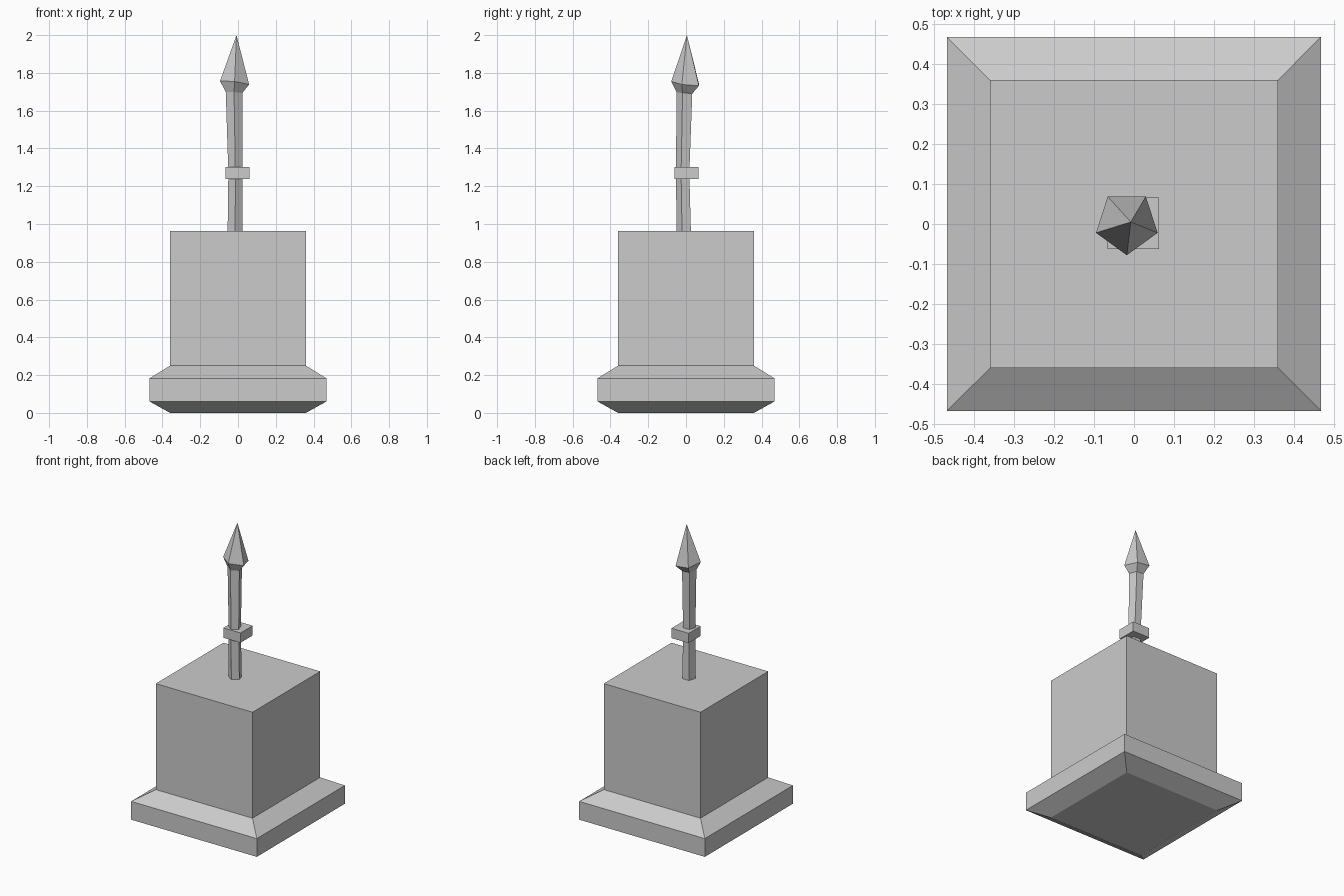
import bpy, bmesh, math

old = bpy.data.objects.get("Cube")
if old:
    bpy.data.objects.remove(old, do_unlink=True)

stone = bpy.data.materials.new("grey stone")
stone.use_nodes = True
grey = (0.6, 0.6, 0.6, 1)
stone.diffuse_color = grey
stone.node_tree.nodes["Principled BSDF"].inputs["Base Color"].default_value = grey


def loft(name, rings, sides, start):
    """Join polygon rings (x, y, z, radius, tilt); a zero radius makes a point."""
    bm = bmesh.new()
    loops = []
    for x, y, z, r, tilt in rings:
        if r == 0:
            loops.append([bm.verts.new((x, y, z))] * sides)
            continue
        loop = []
        for i in range(sides):
            a = start + math.tau * i / sides
            dx, dy = r * math.cos(a), r * math.sin(a)
            loop.append(bm.verts.new((x + dx, y + dy, z - tilt * (dx + dy))))
        loops.append(loop)
    for low, high in zip(loops, loops[1:]):
        for i in range(sides):
            j = (i + 1) % sides
            corners = [low[i], low[j], high[j], high[i]]
            bm.faces.new(list(dict.fromkeys(corners)))
    for end in (loops[0], loops[-1]):
        if len(set(end)) > 2:
            bm.faces.new(end)
    bmesh.ops.recalc_face_normals(bm, faces=bm.faces)
    mesh = bpy.data.meshes.new(name)
    bm.to_mesh(mesh)
    bm.free()
    mesh.materials.append(stone)
    obj = bpy.data.objects.new(name, mesh)
    bpy.context.collection.objects.link(obj)
    return obj


def square(name, profile, x=0, y=0):
    """Square block from (height, half width) pairs."""
    rings = [(x, y, z, half * math.sqrt(2), 0) for z, half in profile]
    return loft(name, rings, 4, math.pi / 4)


# Pedestal with a flared plinth
square("pedestal", [(0, 0.36), (0.06, 0.468), (0.183, 0.468), (0.25, 0.36), (0.963, 0.36)])

# Slightly crooked five-sided shaft with a pointed head
loft("spear", [
    (-0.015, -0.008, 0.96, 0.042, 0),
    (-0.014, -0.014, 1.27, 0.039, 0),
    (-0.021, -0.004, 1.695, 0.046, 0.06),
    (-0.018, 0.003, 1.745, 0.081, 0.12),
    (-0.008, 0.005, 2.0, 0, 0),
], 5, -math.pi / 2)

# Square collar around the shaft
square("collar", [(1.237, 0.064), (1.303, 0.064)], -0.002, 0.002)
